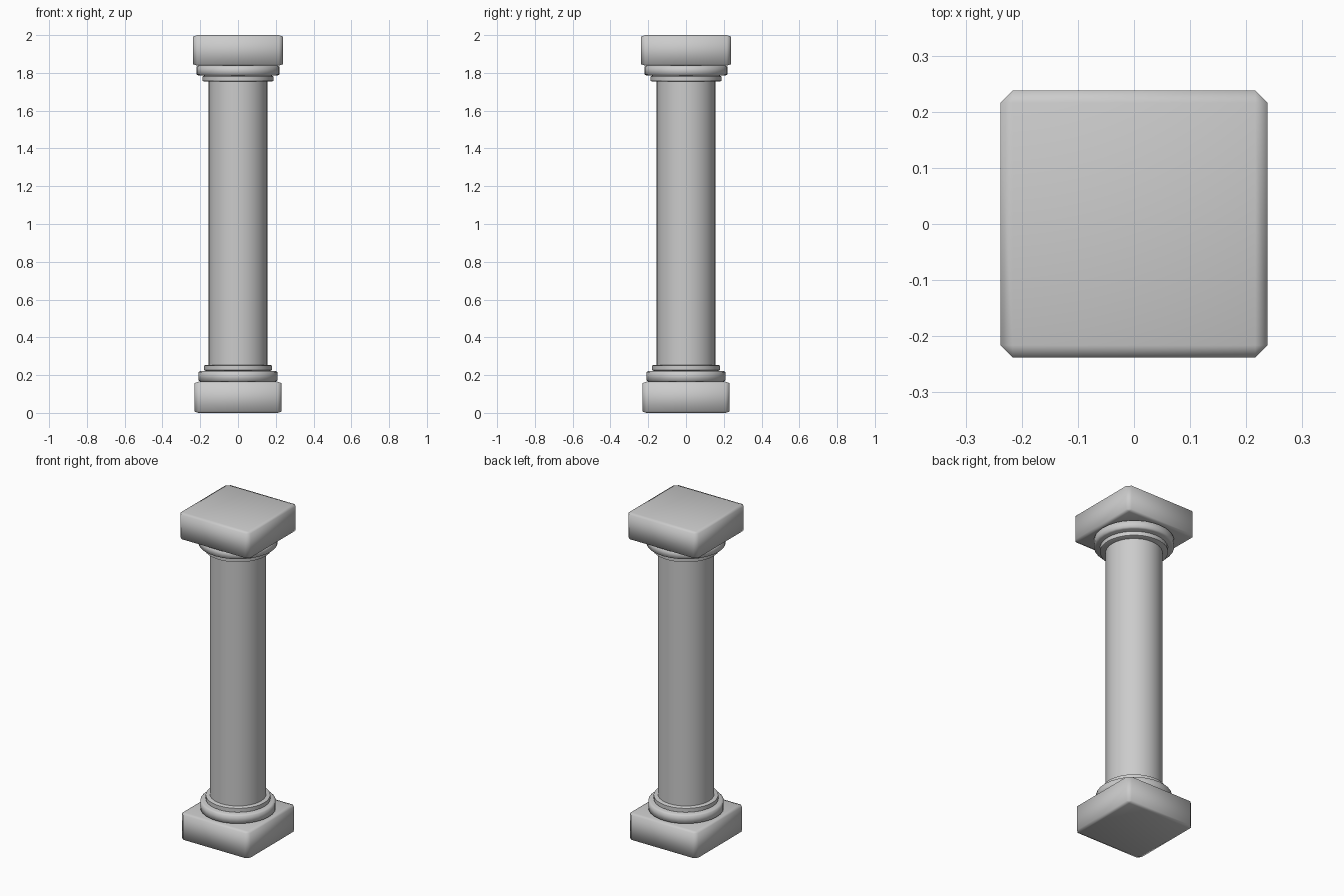
import bpy, bmesh, math

if "Cube" in bpy.data.objects:
    bpy.data.objects.remove(bpy.data.objects["Cube"])

SIDES = 32


def finish(bm, name):
    mesh = bpy.data.meshes.new(name)
    bmesh.ops.recalc_face_normals(bm, faces=bm.faces)
    bm.to_mesh(mesh)
    bm.free()
    ob = bpy.data.objects.new(name, mesh)
    bpy.context.collection.objects.link(ob)
    bpy.ops.object.select_all(action='DESELECT')
    ob.select_set(True)
    bpy.context.view_layer.objects.active = ob
    bpy.ops.object.shade_smooth_by_angle(angle=math.radians(65))
    return ob


def slab(name, half, z0, z1):
    # bevelled cube, then flattened so the bevel is slimmer vertically
    bm = bmesh.new()
    bmesh.ops.create_cube(bm, size=1)
    bmesh.ops.bevel(bm, geom=bm.edges[:], offset=0.046, segments=1,
                    affect='EDGES', profile=0.5)
    for v in bm.verts:
        v.co.x *= 2 * half
        v.co.y *= 2 * half
        v.co.z = (z0 + z1) / 2 + v.co.z * (z1 - z0)
    finish(bm, name)


def disc(name, r, z0, z1, inset=0.0, lip=0.0):
    # turned profile with chamfered rims
    prof = [(r, z0), (r, z1)]
    if inset:
        prof = [(r - inset, z0), (r, z0 + lip), (r, z1 - lip), (r - inset, z1)]
    bm = bmesh.new()
    rings = []
    for rad, z in prof:
        rings.append([bm.verts.new((rad * math.cos(2 * math.pi * i / SIDES),
                                    rad * math.sin(2 * math.pi * i / SIDES), z))
                      for i in range(SIDES)])
    for a, b in zip(rings, rings[1:]):
        for i in range(SIDES):
            j = (i + 1) % SIDES
            bm.faces.new((a[i], a[j], b[j], b[i]))
    bm.faces.new(rings[0])
    bm.faces.new(rings[-1])
    finish(bm, name)


# Base
slab("base_plinth", 0.231, 0.0, 0.165)
disc("base_lower_ring", 0.209, 0.165, 0.222, 0.012, 0.006)
disc("base_upper_ring", 0.179, 0.222, 0.254, 0.010, 0.004)

# Shaft
disc("shaft", 0.156, 0.24, 1.77)

# Capital
disc("capital_lower_ring", 0.187, 1.754, 1.786, 0.010, 0.004)
disc("capital_upper_ring", 0.220, 1.786, 1.838, 0.012, 0.006)
slab("capital_slab", 0.238, 1.838, 2.0)
